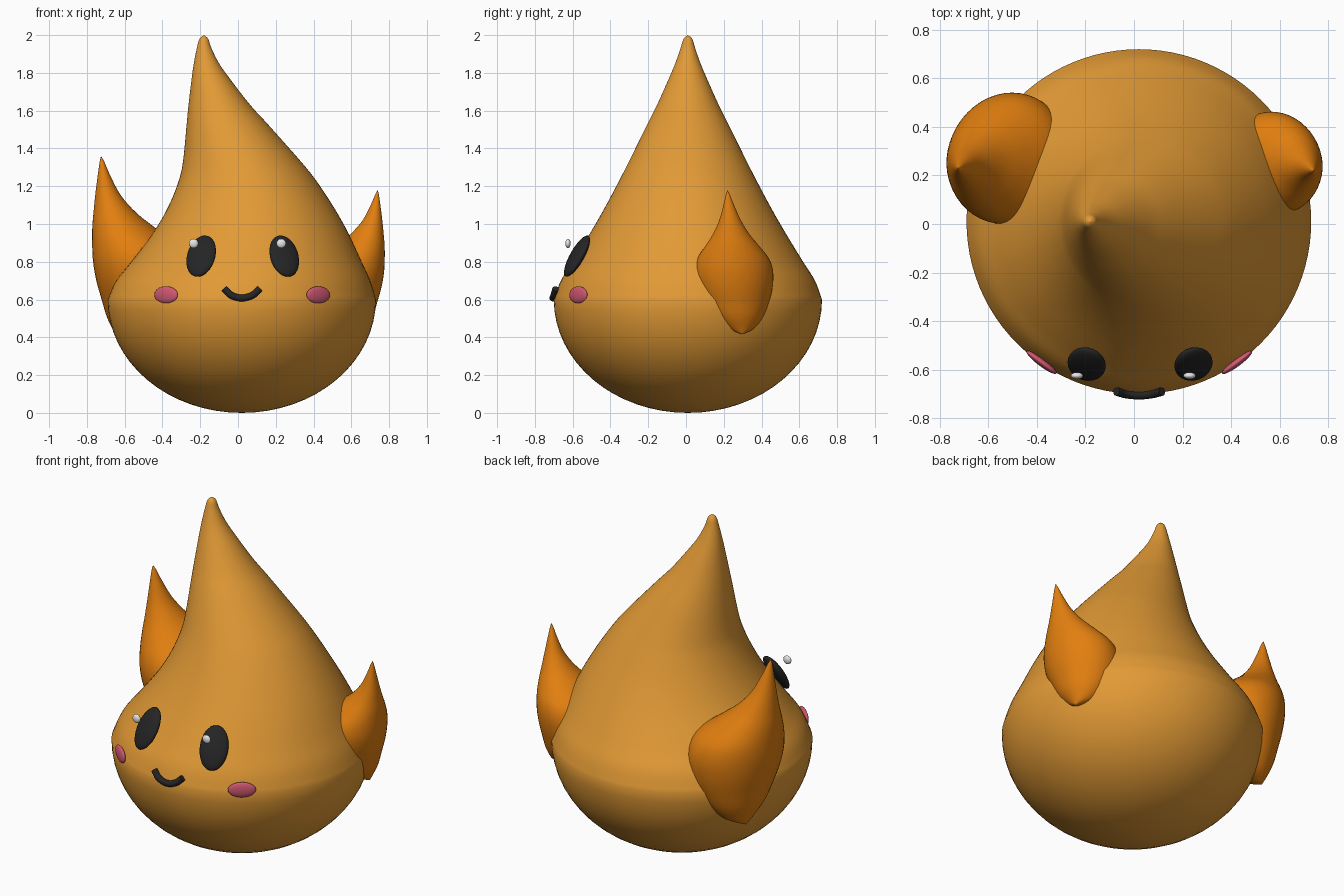
import bpy, bmesh, math
from mathutils import Vector, Matrix

if "Cube" in bpy.data.objects:
    bpy.data.objects.remove(bpy.data.objects["Cube"])


def material(name, rgb):
    m = bpy.data.materials.new(name)
    m.diffuse_color = (*rgb, 1)
    m.use_nodes = True
    m.node_tree.nodes["Principled BSDF"].inputs["Base Color"].default_value = m.diffuse_color
    return m


GOLD = material("golden_orange", (0.76, 0.323, 0.036))
ORANGE = material("deep_orange", (0.76, 0.212, 0.005))
BLACK = material("soft_black", (0.018, 0.018, 0.018))
PINK = material("blush_pink", (0.65, 0.10, 0.17))
WHITE = material("white", (0.9, 0.9, 0.9))


def finish(name, bm, mat, angle=180):
    bmesh.ops.recalc_face_normals(bm, faces=bm.faces)
    me = bpy.data.meshes.new(name)
    bm.to_mesh(me)
    bm.free()
    me.materials.append(mat)
    ob = bpy.data.objects.new(name, me)
    bpy.context.collection.objects.link(ob)
    bpy.ops.object.select_all(action='DESELECT')
    ob.select_set(True)
    bpy.context.view_layer.objects.active = ob
    bpy.ops.object.shade_smooth_by_angle(angle=math.radians(angle))
    return ob


def spline(points, steps=5):
    """Smooth curve through every point."""
    p = [Vector(q) for q in points]
    p = [2 * p[0] - p[1]] + p + [2 * p[-1] - p[-2]]
    out = []
    for a, b, c, d in zip(p, p[1:], p[2:], p[3:]):
        for i in range(steps):
            t = i / steps
            out.append(0.5 * (2 * b + (c - a) * t + (2 * a - 5 * b + 4 * c - d) * t * t
                              + (3 * b - a - 3 * c + d) * t ** 3))
    return out + [p[-2]]


def loft(name, stations, mat, n=64, squash=1.0, turn=0.0):
    """Stations are (x, y, z, radius); the first and last close to a point."""
    bm = bmesh.new()
    rot = Matrix.Rotation(turn, 3, 'Z')
    rings = []
    for x, y, z, r in stations[1:-1]:
        rings.append([bm.verts.new(Vector((x, y, z)) + rot @ Vector(
            (r * math.cos(2 * math.pi * i / n), r * squash * math.sin(2 * math.pi * i / n), 0)))
            for i in range(n)])
    first, last = bm.verts.new(stations[0][:3]), bm.verts.new(stations[-1][:3])
    for i in range(n):
        j = (i + 1) % n
        bm.faces.new((first, rings[0][j], rings[0][i]))
        bm.faces.new((last, rings[-1][i], rings[-1][j]))
        for a, b in zip(rings, rings[1:]):
            bm.faces.new((a[i], a[j], b[j], b[i]))
    return finish(name, bm, mat)


def pad(name, loc, size, normal, mat):
    """Ellipsoid whose third axis points along the normal."""
    w = Vector(normal).normalized()
    t = Vector((0, 0, 1)).cross(w).normalized()
    u = w.cross(t)
    frame = Matrix((t, u, w)).transposed().to_4x4()
    bm = bmesh.new()
    bmesh.ops.create_uvsphere(bm, u_segments=32, v_segments=16, radius=1)
    bm.transform(Matrix.Translation(loc) @ frame @ Matrix.Diagonal((*size, 1)))
    return finish(name, bm, mat)


# Body: half ellipsoid below, leaning drop above (left x, right x, z)
bowl = [Vector((0.02, 0.01, 0.6 - 0.6 * math.cos(a), 0.71 * math.sin(a)))
        for a in (math.pi / 2 * i / 16 for i in range(16))]
edges = [(-.69, .73, .6), (-.645, .70, .7), (-.565, .655, .8), (-.445, .58, .96),
         (-.365, .50, 1.1), (-.312, .41, 1.235), (-.29, .325, 1.34), (-.272, .16, 1.526),
         (-.262, .065, 1.63), (-.246, -.04, 1.765), (-.234, -.1, 1.85),
         (-.218, -.14, 1.93), (-.204, -.158, 1.98), (-.18, -.18, 2.0)]
drop = spline([((a + b) / 2, 0.01, z, (b - a) / 2) for a, b, z in edges])
loft("body", bowl + drop, GOLD, n=96)

# Side flames: (outer x, y, z, radius) for the large one, smaller mirrored copy
flame = [(.63, .33, .38, 0), (.65, .32, .42, .08), (.69, .30, .5, .155), (.72, .285, .6, .205),
         (.748, .275, .7, .235), (.765, .27, .8, .243), (.77, .268, .89, .222),
         (.77, .262, .98, .165), (.764, .255, 1.06, .112), (.755, .247, 1.155, .066),
         (.742, .238, 1.26, .032), (.732, .232, 1.33, .012), (.725, .23, 1.36, 0)]
for side, k, tip, label in ((-1, 1.0, (.725, .23, 1.36), "large_flame"),
                            (1, .78, (.74, .22, 1.18), "small_flame")):
    path = []
    for x, y, z, r in flame:
        path.append((side * (tip[0] + k * (x - r - .725)), tip[1] + k * (y - .23),
                     tip[2] + k * (z - 1.36), r * k))
    loft(label, spline(path, 4), ORANGE, n=48, squash=1.12, turn=-side * -0.3)

# Face: eyes, eye glints and cheeks
for side, word in ((-1, "left"), (1, "right")):
    pad(word + "_eye", (.025 + side * .22, -.577, .83), (.08, .125, .03),
        (side * .3, -.82, .5), BLACK)
    pad(word + "_glint", (-.003 + side * .232, -.625, .897), (.025, .025, .014), (0, -1, 0), WHITE)
    pad(word + "_cheek", (.022 + side * .403, -.57, .625), (.077, .045, .016),
        (side * .6, -.8, 0), PINK)

# Mouth: swept tube following the belly
bm = bmesh.new()
centre = [Vector(p) for p in spline([(-.072, -.69, .657), (-.035, -.70, .622), (.02, -.705, .608),
                                     (.075, -.70, .622), (.115, -.69, .657)], 4)]
loops = []
for i, c in enumerate(centre):
    d = (centre[min(i + 1, len(centre) - 1)] - centre[max(i - 1, 0)]).normalized()
    a = d.cross(Vector((0, 1, 0))).normalized()
    b = d.cross(a)
    loops.append([bm.verts.new(c + .018 * (a * math.cos(q) + b * math.sin(q)))
                  for q in (2 * math.pi * s / 16 for s in range(16))])
for p, q in zip(loops, loops[1:]):
    for s in range(16):
        t = (s + 1) % 16
        bm.faces.new((p[s], p[t], q[t], q[s]))
bm.faces.new(loops[0])
bm.faces.new(loops[-1])
finish("mouth", bm, BLACK, 40)
